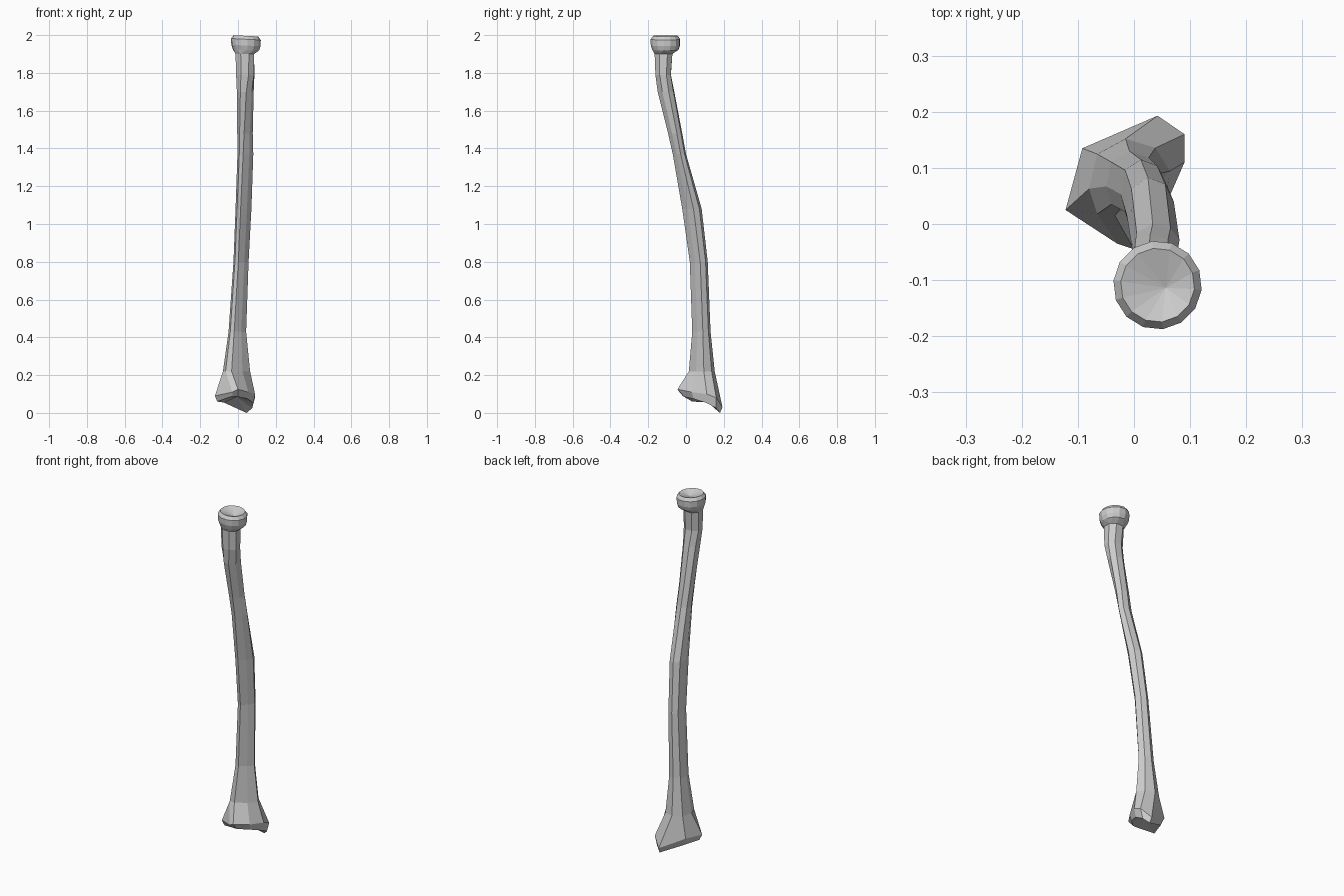
import bpy, bmesh, math

# Shaft stations: z, xmin, xmax, ymin, ymax, roundness (1 = octagon, 0 = crested)
STATIONS = [
    (0.22, -0.08, 0.064, 0.015, 0.152, 0.0),
    (0.43, -0.05, 0.043, 0.033, 0.130, 0.0),
    (0.80, -0.024, 0.056, 0.020, 0.115, 0.0),
    (1.08, -0.013, 0.071, -0.020, 0.083, 0.0),
    (1.37, -0.003, 0.081, -0.070, 0.000, 0.1),
    (1.48, -0.004, 0.078, -0.095, -0.020, 0.3),
    (1.70, -0.006, 0.083, -0.150, -0.062, 0.6),
    (1.79, -0.010, 0.087, -0.162, -0.080, 0.9),
    (1.90, -0.013, 0.085, -0.166, -0.072, 1.0),
]
# Unit cross-sections, counter-clockwise from the front left
CREST = [(0.10, 0.02), (0.32, 0.0), (0.72, 0.28), (1, 0.58),
         (0.82, 0.88), (0.45, 1), (0.10, 0.80), (0, 0.35)]
OCTAGON = [(0.28, 0), (0.72, 0), (1, 0.28), (1, 0.72),
           (0.72, 1), (0.28, 1), (0, 0.72), (0, 0.28)]
# Flared wrist end: its widest rim, then the slanted lower edge
RIM = [(-0.03, -0.035, 0.11), (0.0, -0.045, 0.125), (0.055, 0.03, 0.11), (0.09, 0.11, 0.10),
       (0.09, 0.16, 0.08), (0.042, 0.193, 0.03), (-0.092, 0.135, 0.10), (-0.122, 0.025, 0.09)]
EDGE = [(-0.03, -0.015, 0.088), (0.0, -0.01, 0.085), (0.05, 0.04, 0.075), (0.082, 0.11, 0.052),
        (0.075, 0.16, 0.025), (0.045, 0.18, 0.0), (-0.075, 0.125, 0.055), (-0.11, 0.033, 0.06)]
# Head rings: radius, z
HEAD = [(0.070, 1.922), (0.078, 1.945), (0.079, 1.978), (0.066, 1.996)]
HX, HY, HEAD_SIDES = 0.042, -0.109, 14


def section(z, x0, x1, y0, y1, r):
    pts = []
    for (a, b), (c, d) in zip(CREST, OCTAGON):
        u, v = a + (c - a) * r, b + (d - b) * r
        pts.append((x0 + (x1 - x0) * u, y0 + (y1 - y0) * v, z))
    return pts


def disc(radius, z):
    pts = []
    for i in range(HEAD_SIDES):
        t = 2 * math.pi * i / HEAD_SIDES - 1.9
        dx = radius * math.cos(t)
        pts.append((HX + dx, HY + radius * math.sin(t), z - 0.05 * dx))
    return pts


bm = bmesh.new()


def ring(pts):
    vs = [bm.verts.new(p) for p in pts]
    return vs, [bm.edges.new((vs[i - 1], vs[i])) for i in range(len(vs))]


def cap(vs, centre):
    c = bm.verts.new(centre)
    for i in range(len(vs)):
        bm.faces.new((vs[i - 1], vs[i], c))


# Loft wrist end, shaft, neck and head as one skin
outlines = [EDGE, RIM] + [section(*s) for s in STATIONS] + [disc(*h) for h in HEAD]
rings = [ring(o) for o in outlines]
for (va, ea), (vb, eb) in zip(rings, rings[1:]):
    if len(va) == len(vb):
        for i in range(len(va)):
            bm.faces.new((va[i - 1], va[i], vb[i], vb[i - 1]))
    else:
        bmesh.ops.bridge_loops(bm, edges=ea + eb)

# Hollow joint surfaces at both ends
cap(rings[0][0], (-0.01, 0.08, 0.085))
cap(rings[-1][0], (HX + 0.015, HY - 0.005, 1.972))

bmesh.ops.recalc_face_normals(bm, faces=bm.faces)
mesh = bpy.data.meshes.new("forearm_bone")
bm.to_mesh(mesh)
bm.free()
bone = bpy.data.objects.new("forearm_bone", mesh)
bpy.context.collection.objects.link(bone)
